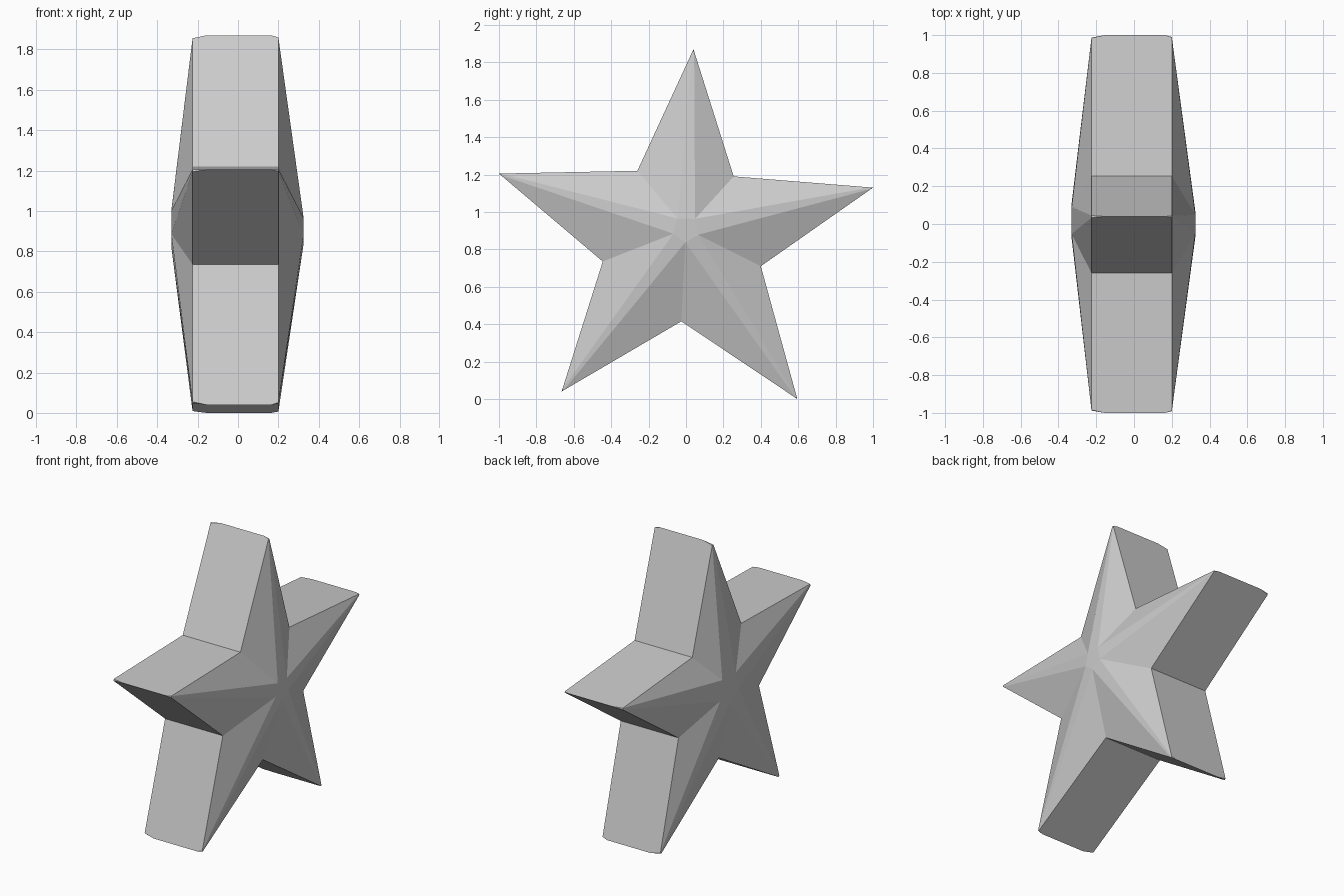
import bpy, bmesh
from mathutils import Vector

if "Cube" in bpy.data.objects:
    bpy.data.objects.remove(bpy.data.objects["Cube"])

# Star outline in the YZ plane: tips and the valley following each tip
tips = [Vector(p) for p in [(0.04, 1.87), (1.0, 1.13), (0.595, 0.0), (-0.665, 0.04), (-1.0, 1.205)]]
valleys = [Vector(p) for p in [(0.255, 1.19), (0.4, 0.71), (-0.025, 0.415), (-0.445, 0.735), (-0.26, 1.22)]]

bm = bmesh.new()


def vert(x, p):
    return bm.verts.new((x, p.x, p.y))


def star_side(x_rim, x_tip, x_peak, centre, radius, inset):
    """One pyramidal side: five blunt ridges rising to a small flat pentagon."""
    centre = Vector(centre)
    point = [vert(x_tip, t) for t in tips]
    valley = [vert(x_rim, v) for v in valleys]
    inner = [vert(x_peak, centre + (v - centre).normalized() * radius) for v in valleys]
    before, after = [], []
    for i, t in enumerate(tips):
        before.append(vert(x_rim, t + (valleys[i - 1] - t).normalized() * inset))
        after.append(vert(x_rim, t + (valleys[i] - t).normalized() * inset))
    bm.faces.new(inner)
    for i in range(5):
        bm.faces.new((point[i], before[i], after[i]))
        bm.faces.new((before[i], inner[i - 1], inner[i], after[i]))
        bm.faces.new((after[i], inner[i], valley[i]))
        bm.faces.new((before[i], valley[i - 1], inner[i - 1]))
    return point, valley, before, after


right = star_side(0.20, 0.165, 0.325, (0.0, 0.91), 0.072, 0.012)
left = star_side(-0.225, -0.155, -0.33, (0.02, 0.925), 0.105, 0.016)

# Outer walls joining the two sides
(p, v, b, a), (q, w, c, d) = right, left
for i in range(5):
    bm.faces.new((p[i], a[i], v[i], w[i], d[i], q[i]))
    bm.faces.new((p[i], q[i], c[i], w[i - 1], v[i - 1], b[i]))

bmesh.ops.recalc_face_normals(bm, faces=bm.faces)
mesh = bpy.data.meshes.new("star")
bm.to_mesh(mesh)
bm.free()
star = bpy.data.objects.new("star", mesh)
bpy.context.collection.objects.link(star)
